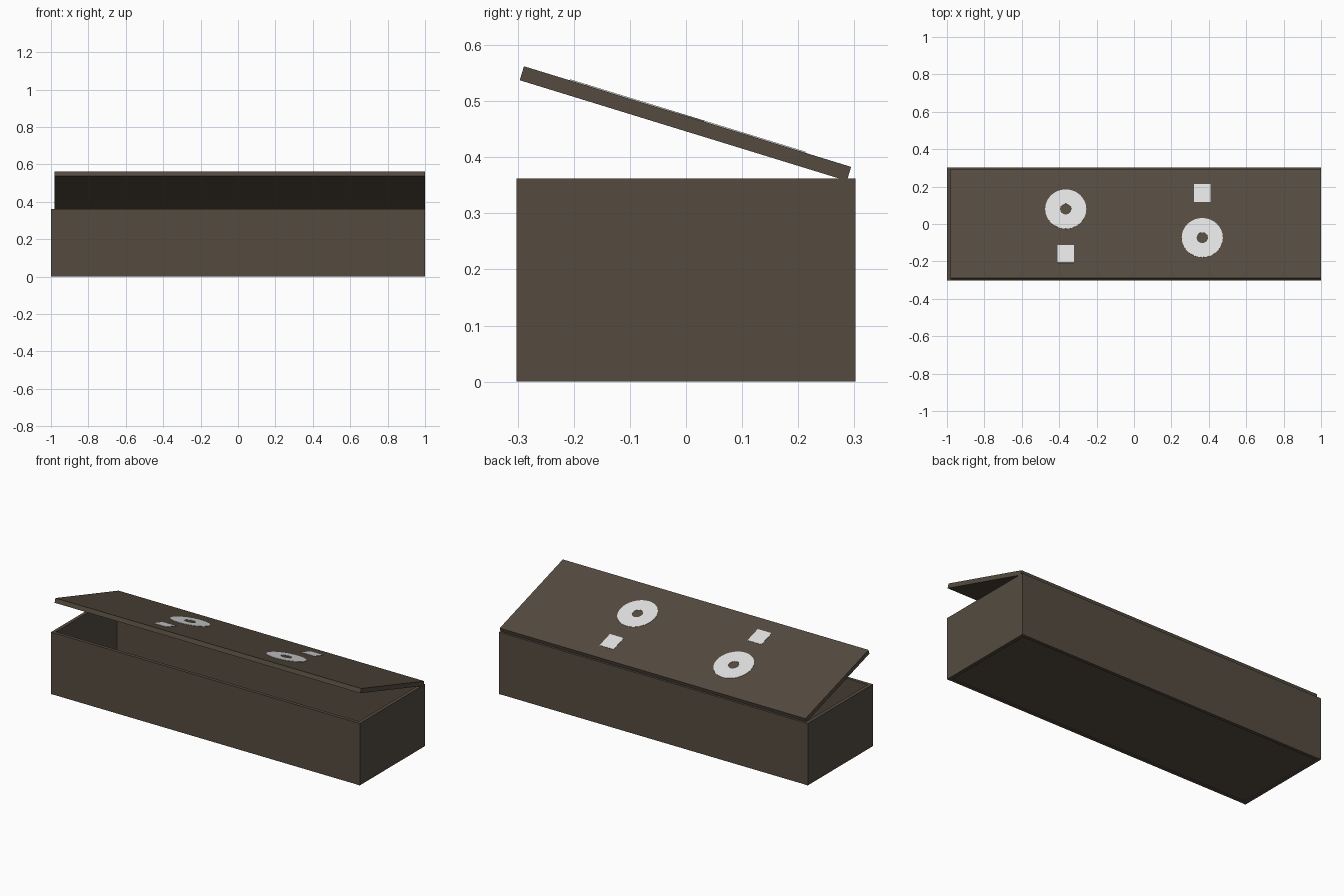
import bpy, bmesh, math
from mathutils import Matrix, Vector

if "Cube" in bpy.data.objects:
    bpy.data.objects.remove(bpy.data.objects["Cube"])


def material(name, rgb):
    m = bpy.data.materials.new(name)
    m.diffuse_color = (*rgb, 1)
    m.use_nodes = True
    m.node_tree.nodes["Principled BSDF"].inputs["Base Color"].default_value = m.diffuse_color
    return m


BROWN = material("dark_wood", (0.090, 0.071, 0.051))
PALE = material("pale_paint", (0.75, 0.75, 0.75))


def finish(name, bm, mat, matrix=Matrix()):
    bmesh.ops.recalc_face_normals(bm, faces=bm.faces)
    me = bpy.data.meshes.new(name)
    bm.to_mesh(me)
    bm.free()
    me.materials.append(mat)
    ob = bpy.data.objects.new(name, me)
    ob.matrix_world = matrix
    bpy.context.collection.objects.link(ob)
    return ob


def box(name, lo, hi, mat, matrix=Matrix()):
    lo, hi = Vector(lo), Vector(hi)
    bm = bmesh.new()
    bmesh.ops.create_cube(bm, size=1)
    for v in bm.verts:
        v.co = (lo + hi) / 2 + v.co * (hi - lo)
    return finish(name, bm, mat, matrix)


def ring(name, x, y, z0, z1, r_in, r_out, mat, matrix, n=32):
    bm = bmesh.new()
    loops = []
    for r, z in ((r_in, z0), (r_out, z0), (r_out, z1), (r_in, z1)):
        loops.append([bm.verts.new((x + r * math.cos(2 * math.pi * i / n),
                                    y + r * math.sin(2 * math.pi * i / n), z))
                      for i in range(n)])
    for a, b in zip(loops, loops[1:] + loops[:1]):
        for i in range(n):
            j = (i + 1) % n
            bm.faces.new((a[i], a[j], b[j], b[i]))
    return finish(name, bm, mat, matrix)


W, D, H, T = 1.0, 0.302, 0.362, 0.02

# Crate: end boards, long walls between them, recessed floor
for side, s in (("left", -1), ("right", 1)):
    xs = sorted((s * W, s * (W - T)))
    box(side + "_end_board", (xs[0], -D, 0), (xs[1], D, H), BROWN)
for side, s in (("front", -1), ("back", 1)):
    ys = sorted((s * (D - 0.001), s * (D - T)))
    box(side + "_wall", (-W + T, ys[0], 0), (W - T, ys[1], H), BROWN)
box("floor", (-W + T, -D + T, 0.004), (W - T, D - T, 0.024), BROWN)

# Lid, propped open from the back edge
tilt = Matrix.Translation((0, -0.001, 0.460)) @ Matrix.Rotation(math.radians(-17.1), 4, 'X')
box("lid", (-0.98, -0.305, -0.013), (1.0, 0.305, 0.013), BROWN, tilt)

# Painted ring and square inlays, the second pair turned half round
for side, turn in (("left", 0), ("right", math.pi)):
    m = tilt @ Matrix.Rotation(turn, 4, 'Z')
    ring(side + "_ring_inlay", -0.365, 0.08, 0.012, 0.015, 0.03, 0.11, PALE, m)
    box(side + "_square_inlay", (-0.41, -0.22, 0.012), (-0.32, -0.12, 0.015), PALE, m)
